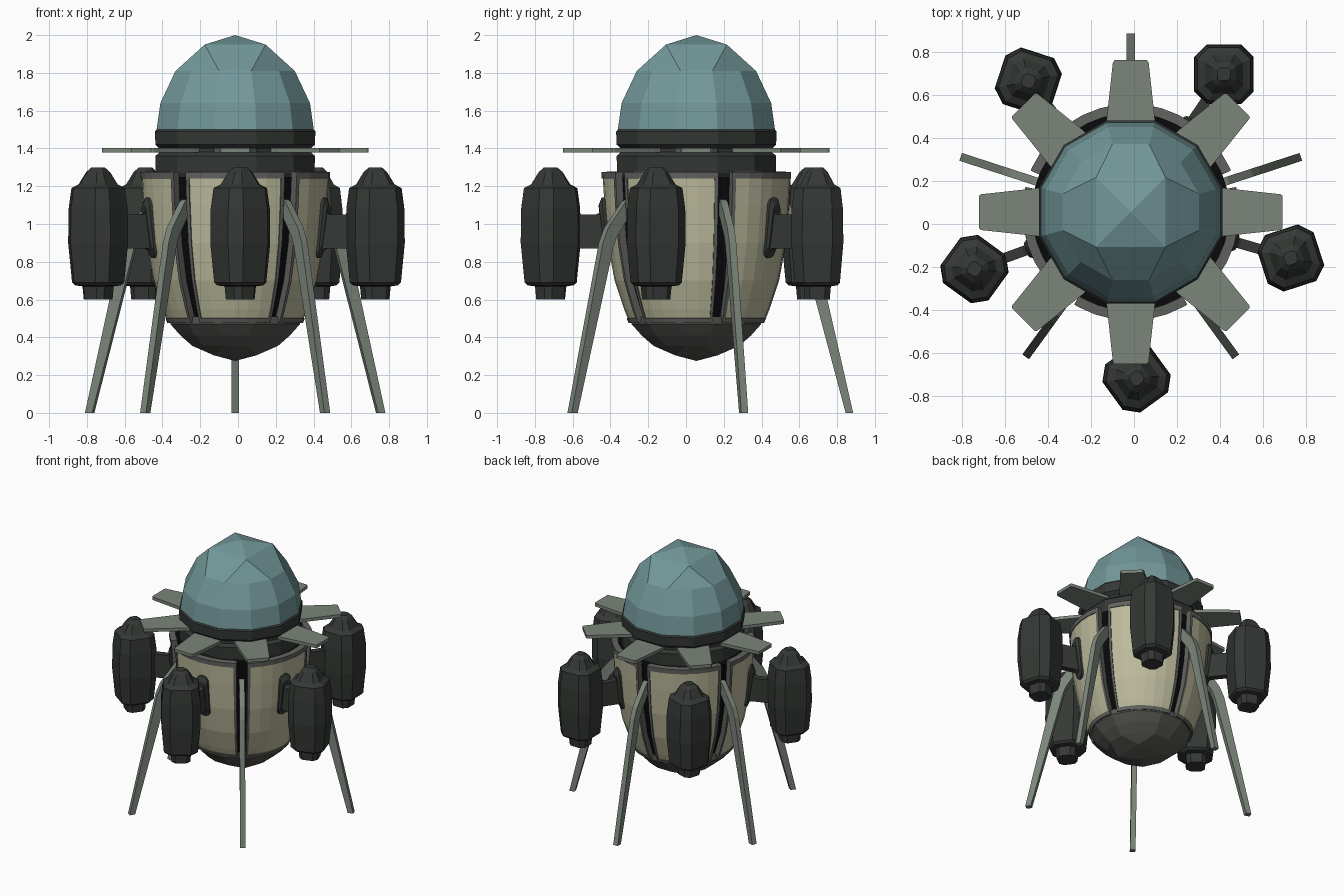
import bpy, bmesh
from math import sin, cos, radians, pi
from mathutils import Matrix, Vector

if "Cube" in bpy.data.objects:
    bpy.data.objects.remove(bpy.data.objects["Cube"])

CENTRE = Vector((-0.015, 0.055, 0))


def material(name, rgb):
    m = bpy.data.materials.new(name)
    m.diffuse_color = (*rgb, 1)
    m.use_nodes = True
    m.node_tree.nodes["Principled BSDF"].inputs["Base Color"].default_value = m.diffuse_color
    return m


TEAL = material("teal", (0.17, 0.31, 0.32))
CREAM = material("cream", (0.50, 0.49, 0.33))
DARK = material("dark", (0.035, 0.04, 0.036))
SAGE = material("sage", (0.20, 0.235, 0.195))
FRAME = material("frame_grey", (0.12, 0.125, 0.115))
BOWL = material("bowl_grey", (0.09, 0.09, 0.085))
BLACK = material("black", (0.003, 0.003, 0.004))


def build(name, verts, faces, mat, angle=0, fix=True):
    """Mesh object, turned by angle about the body axis."""
    me = bpy.data.meshes.new(name)
    me.from_pydata(verts, [], faces)
    if fix:
        bm = bmesh.new()
        bm.from_mesh(me)
        bmesh.ops.recalc_face_normals(bm, faces=bm.faces)
        bm.to_mesh(me)
        bm.free()
    me.materials.append(mat)
    ob = bpy.data.objects.new(name, me)
    bpy.context.collection.objects.link(ob)
    ob.matrix_world = Matrix.Translation(CENTRE) @ Matrix.Rotation(radians(angle), 4, 'Z')
    return ob


def loft(name, sections, mat, angle=0):
    """Skin a list of equal-length vertex loops and cap both ends."""
    n = len(sections[0])
    verts = [v for s in sections for v in s]
    faces = [(k*n + i, k*n + (i+1) % n, (k+1)*n + (i+1) % n, (k+1)*n + i)
             for k in range(len(sections) - 1) for i in range(n)]
    faces += [tuple(range(n))[::-1], tuple(range((len(sections)-1)*n, len(verts)))]
    return build(name, verts, faces, mat, angle)


def ring(r, z, n, start=0):
    return [(r*cos(start + 2*pi*i/n), r*sin(start + 2*pi*i/n), z) for i in range(n)]


def lathe(name, profile, n, mat, start=0):
    return loft(name, [ring(r, z, n, start) for r, z in profile], mat)


def slab(name, outline, thick, mat, angle, plane):
    """Flat outline extruded: plane 'rz' stands radially, 'xy' lies flat, 'yz' faces outwards."""
    put = {'rz': lambda a, b, t: (a, t, b), 'xy': lambda a, b, t: (a, b, t)}[plane]
    lo, hi = thick
    return loft(name, [[put(a, b, lo) for a, b in outline],
                       [put(a, b, hi) for a, b in outline]], mat, angle)


def cap(name, profile, square, apex, mat):
    """Half of a rounded cube: 12-sided rings closed by a pointed square."""
    s = radians(15)
    verts = [v for r, z in profile for v in ring(r, z, 12, s)]
    faces = [(12*k + i, 12*k + (i+1) % 12, 12*k + 12 + (i+1) % 12, 12*k + 12 + i)
             for k in range(len(profile) - 1) for i in range(12)]
    b = 12*(len(profile) - 1)
    q = len(verts)
    verts += ring(square[0], square[1], 4, pi/4) + [(0, 0, apex)]
    for i in range(4):
        j = (i + 1) % 4
        faces.append((q+i, b+3*i, b+3*i+1, b+3*i+2))
        faces.append((q+i, b+3*i+2, b+3*j, q+j))
        faces.append((q+i, q+j, q+4))
    faces.append(tuple(range(12))[::-1])
    return build(name, verts, faces, mat)


# Dome, belly bowl and neck rings
cap("dome", [(0.432, 1.49), (0.41, 1.64), (0.327, 1.81)], (0.228, 1.95), 2.0, TEAL)
cap("belly_bowl", [(0.355, 0.51), (0.355, 0.47), (0.30, 0.41), (0.235, 0.355)],
    (0.16, 0.305), 0.275, BOWL)
lathe("neck_rings", [(0.40, 1.20), (0.435, 1.27), (0.437, 1.36), (0.415, 1.38),
                     (0.415, 1.40), (0.437, 1.42), (0.44, 1.49), (0.425, 1.505)],
      12, DARK, radians(15))

# Body barrel
BODY = [(0.475, 0.353), (0.55, 0.383), (0.70, 0.433), (0.90, 0.470),
        (1.10, 0.487), (1.275, 0.497)]


def body_r(z):
    for (z0, r0), (z1, r1) in zip(BODY, BODY[1:]):
        if z <= z1:
            return r0 + (r1 - r0)*(z - z0)/(z1 - z0)
    return BODY[-1][1]


lathe("black_core", [(body_r(z) - 0.035, z) for z in (0.48, 0.55, 0.7, 0.9, 1.1, 1.25)],
      30, BLACK)


def patch(name, a0, a1, z0, z1, cols, lift, thick, mat, angle):
    """Piece of the barrel wall between two angles and two heights."""
    zs = [z0] + [z for z, r in BODY if z0 + 0.02 < z < z1 - 0.02] + [z1]
    verts, faces = [], []
    for z in zs:
        for c in range(cols + 1):
            a = radians(a0 + (a1 - a0)*c/cols)
            r = body_r(z) + lift
            verts.append((r*cos(a), r*sin(a), z))
    w = cols + 1
    for k in range(len(zs) - 1):
        for c in range(cols):
            i = k*w + c
            faces.append((i, i+1, i+1+w, i+w))
    ob = build(name, verts, faces, mat, angle, fix=False)
    m = ob.modifiers.new("thickness", 'SOLIDIFY')
    m.thickness = thick
    m.offset = -1
    return ob


def octagon(h, c, z):
    """Square of half-width h with cut corners."""
    return [(h, -c, z), (h, c, z), (c, h, z), (-c, h, z),
            (-h, c, z), (-h, -c, z), (-c, -h, z), (c, -h, z)]


LEG = [(0.43, 1.07), (0.45, 1.13), (0.475, 1.12), (0.59, 0.98), (0.625, 0.90),
       (0.83, 0), (0.79, 0), (0.555, 0.88), (0.535, 0.93)]
PODS = [(0.03, 1.30), (0.055, 1.275), (0.09, 1.21), (0.123, 1.19), (0.136, 1.08),
        (0.138, 0.90), (0.120, 0.69), (0.105, 0.675), (0.072, 0.67), (0.066, 0.60)]

for k in range(5):
    a = 270 + 72*k
    # Cream wall panel with grey frame
    patch(f"wall_panel_{k}", -29.5, 29.5, 0.49, 1.25, 6, 0, 0.03, CREAM, a)
    for s, (a0, a1) in enumerate([(-31.5, -29.2), (29.2, 31.5)]):
        patch(f"panel_side_frame_{k}_{s}", a0, a1, 0.475, 1.275, 1, 0.006, 0.045, FRAME, a)
    patch(f"panel_top_frame_{k}", -29.2, 29.2, 1.24, 1.275, 6, 0.006, 0.045, FRAME, a)
    patch(f"panel_bottom_frame_{k}", -29.2, 29.2, 0.475, 0.50, 6, 0.006, 0.045, FRAME, a)

    # Bent landing leg over each slit
    slab(f"landing_leg_{k}", LEG, (-0.019, 0.019), SAGE, a + 36, 'rz')

    # Engine pod
    e = a + 2
    pod = loft(f"engine_pod_{k}", [octagon(r, r*0.58, z) for r, z in PODS], DARK)
    pod.matrix_world = (Matrix.Translation(CENTRE) @ Matrix.Rotation(radians(e), 4, 'Z')
                        @ Matrix.Translation((0.772, 0, 0))
                        @ Matrix.Rotation(radians(-56), 4, 'Z'))

    # Pylon and its rounded mounting plate on the wall
    slab(f"pylon_{k}", [(0.44, 0.84), (0.50, 0.87), (0.70, 0.87), (0.70, 1.05),
                        (0.53, 1.05), (0.44, 1.10)], (-0.024, 0.024), DARK, e, 'rz')
    pts = []
    for i in range(12):
        t = 2*pi*(i + 0.5)/12
        pts.append((0.047*cos(t), 0.98 + 0.047*sin(t) + (0.115 if sin(t) > 0 else -0.115)))
    loft(f"pylon_mount_{k}", [[(body_r(z) + d, y*s, 0.98 + (z - 0.98)*s) for y, z in pts]
                              for d, s in ((-0.02, 1), (0.012, 1), (0.028, 0.75))], DARK, e)

# Eight flat fins around the neck
for k in range(8):
    slab(f"neck_fin_{k}", [(0.38, -0.115), (0.43, -0.112), (0.695, -0.083), (0.705, -0.075),
                           (0.705, 0.075), (0.695, 0.083), (0.43, 0.112), (0.38, 0.115)],
         (1.378, 1.402), SAGE, 45*k, 'xy')
